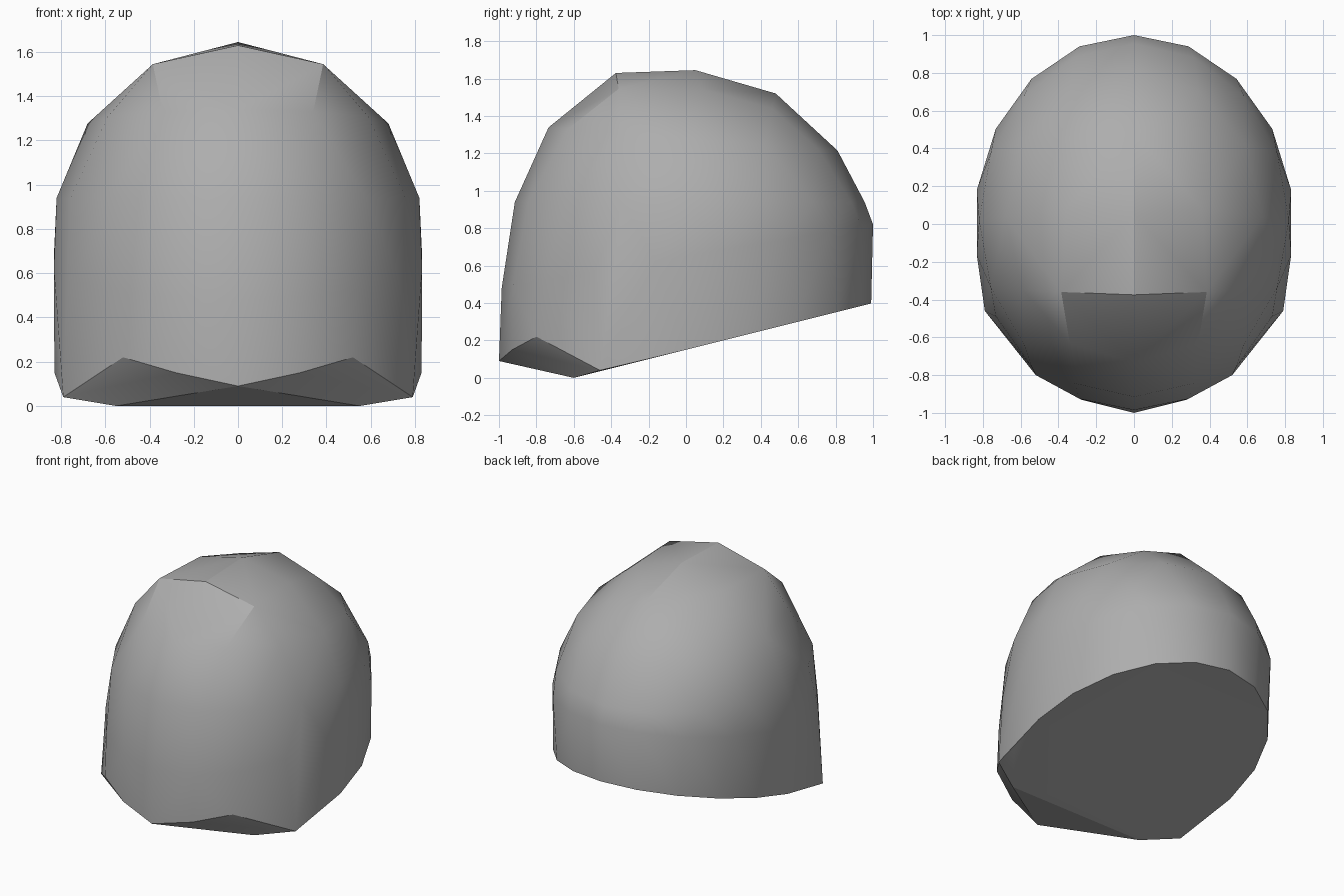
import bpy, bmesh, math

cube = bpy.data.objects.get("Cube")
if cube:
    bpy.data.objects.remove(cube, do_unlink=True)

# Plain grey material
grey = bpy.data.materials.new("stone grey")
grey.use_nodes = True
colour = (0.42, 0.42, 0.42, 1)
grey.diffuse_color = colour
grey.node_tree.nodes["Principled BSDF"].inputs["Base Color"].default_value = colour

points = []


def ring(count, half_x, front, back, height, turn=0.0, keep=lambda y: True):
    """Add an oval of points whose height follows y."""
    for i in range(count):
        a = math.tau * (i + turn) / count
        y = (front + back) / 2 + (back - front) / 2 * math.sin(a)
        if keep(y):
            points.append((half_x * math.cos(a), y, height(y)))


def pair(x, y, z):
    """Add a point and its mirror."""
    points.extend([(x, y, z), (-x, y, z)])


# Sloping cut edge underneath, then the wall and shoulder
ring(20, 0.83, -0.98, 0.99, lambda y: 0.25 * (y + 0.6), 0, lambda y: y > -0.4)
ring(18, 0.845, -0.985, 1.0, lambda y: 0.65 + 0.17 * y, 0.5)
ring(16, 0.82, -0.915, 0.955, lambda y: 0.94, 0)
ring(12, 0.68, -0.735, 0.81, lambda y: 1.28 - 0.08 * y, 0)

# Chamfered front lip
points.append((0, -1, 0.09))
pair(0.28, -0.93, 0.15)
pair(0.52, -0.8, 0.22)
pair(0.55, -0.6, 0)
pair(0.79, -0.46, 0.04)

# Crown with a creased front brow
points.append((0, -0.375, 1.63))
points.append((0, 0.05, 1.645))
points.append((0, 0.48, 1.52))
pair(0.385, -0.36, 1.545)
pair(0.36, 0.08, 1.545)
pair(0.3, 0.46, 1.44)

# Wrap the points in a faceted shell
bm = bmesh.new()
for p in points:
    bm.verts.new(p)
hull = bmesh.ops.convex_hull(bm, input=bm.verts)
loose = {v for v in hull["geom_interior"] + hull["geom_unused"]
         if isinstance(v, bmesh.types.BMVert) and not v.link_faces}
bmesh.ops.delete(bm, geom=list(loose), context="VERTS")
bmesh.ops.dissolve_limit(bm, angle_limit=math.radians(2),
                         verts=bm.verts, edges=bm.edges)
bmesh.ops.recalc_face_normals(bm, faces=bm.faces)

mesh = bpy.data.meshes.new("boulder")
bm.to_mesh(mesh)
bm.free()
mesh.materials.append(grey)
boulder = bpy.data.objects.new("boulder", mesh)
bpy.context.collection.objects.link(boulder)

# Soften gentle facets, keep the hard ones
bpy.ops.object.select_all(action="DESELECT")
boulder.select_set(True)
bpy.context.view_layer.objects.active = boulder
bpy.ops.object.shade_smooth_by_angle(angle=math.radians(25))
